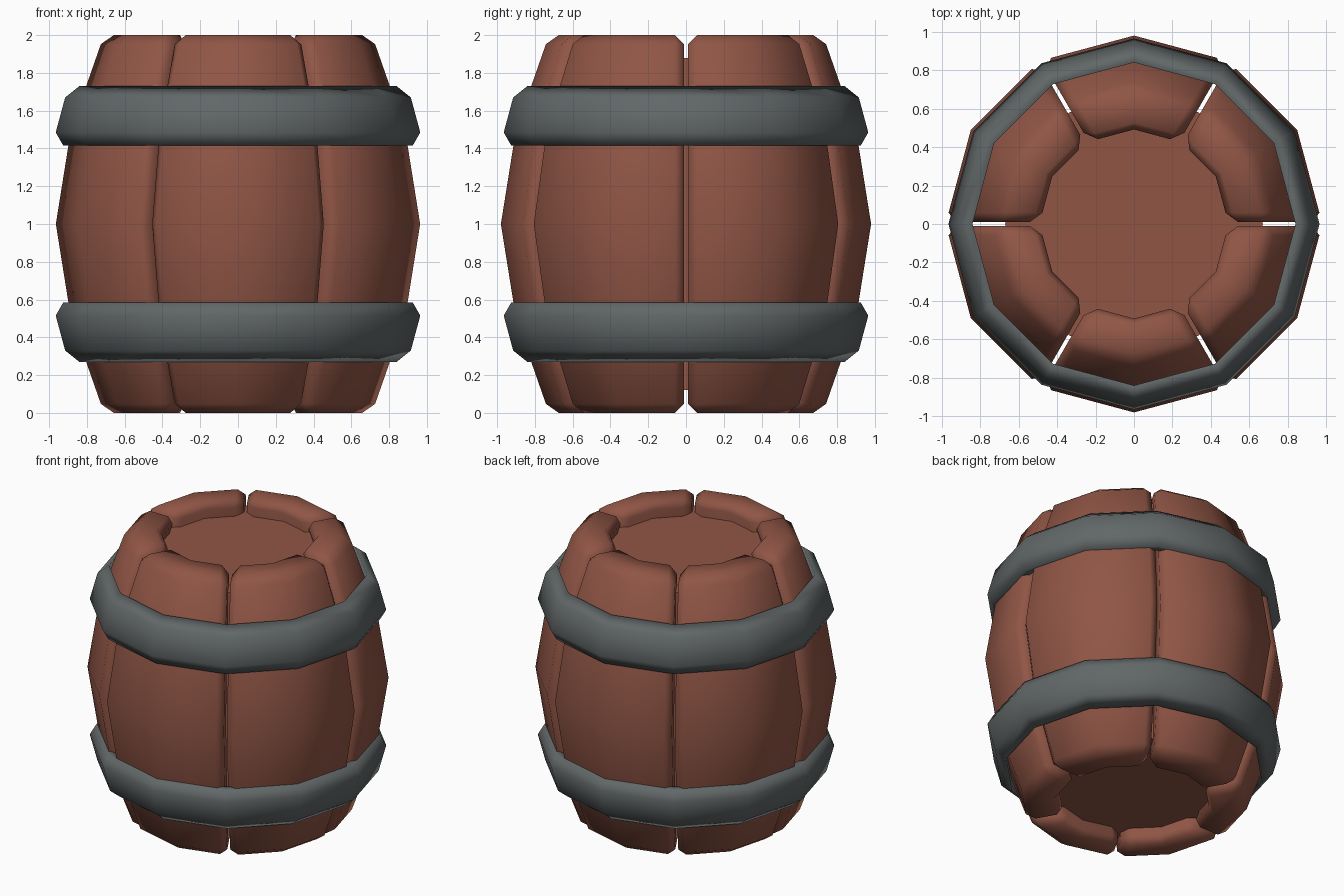
import bpy, bmesh, math

if "Cube" in bpy.data.objects:
    bpy.data.objects.remove(bpy.data.objects["Cube"])


def material(name, rgb):
    m = bpy.data.materials.new(name)
    m.diffuse_color = (*rgb, 1)
    m.use_nodes = True
    m.node_tree.nodes["Principled BSDF"].inputs["Base Color"].default_value = m.diffuse_color
    return m


WOOD = material("brown_wood", (0.28, 0.092, 0.06))
IRON = material("grey_iron", (0.12, 0.135, 0.137))


def make_object(name, verts, faces, mat, smooth=True):
    bm = bmesh.new()
    vs = [bm.verts.new(v) for v in verts]
    for f in faces:
        bm.faces.new([vs[i] for i in f])
    bmesh.ops.recalc_face_normals(bm, faces=bm.faces)
    for f in bm.faces:
        f.smooth = smooth
    me = bpy.data.meshes.new(name)
    bm.to_mesh(me)
    bm.free()
    me.materials.append(mat)
    ob = bpy.data.objects.new(name, me)
    bpy.context.collection.objects.link(ob)
    return ob


# Bulging stave profile: height, outer radius
PROFILE = [(0, 0.725), (0.5, 0.90), (1, 0.98), (1.5, 0.90), (2, 0.725)]
THICK, GAP = 0.25, 0.01


def arc(r, z):
    """Three points across one stave: edge, ridge, edge."""
    t = 1 - GAP / (0.5 * r)
    x = r + (r * math.cos(math.pi / 6) - r) * t
    y = 0.5 * r * t
    return [(x, -y, z), (r, 0, z), (x, y, z)]


# Six chamfered staves
verts, faces = [], []
for z, r in PROFILE:
    verts += arc(r, z) + arc(r - THICK, z)[::-1]
n = len(PROFILE)
for k in range(n - 1):
    for i in range(6):
        j = (i + 1) % 6
        faces.append((k * 6 + i, k * 6 + j, k * 6 + 6 + j, k * 6 + 6 + i))
for b in (0, (n - 1) * 6):
    faces += [(b, b + 1, b + 4, b + 5), (b + 1, b + 2, b + 3, b + 4)]
for s in range(6):
    stave = make_object(f"stave_{s + 1}", verts, faces, WOOD)
    stave.rotation_euler.z = math.radians(30 + 60 * s)
    bev = stave.modifiers.new("chamfer", 'BEVEL')
    bev.width = 0.05
    bev.segments = 1
    bev.limit_method = 'ANGLE'
    bev.angle_limit = math.radians(40)


# Two twelve-sided hoops, the lower one mirrored
HOOP = [(0.84, 1.73), (0.915, 1.67), (0.965, 1.485),
        (0.925, 1.415), (0.87, 1.415), (0.842, 1.55)]


def hoop(name, flip):
    v, f, m = [], [], len(HOOP)
    for a in range(12):
        c, s = math.cos(a * math.pi / 6), math.sin(a * math.pi / 6)
        v += [(r * c, r * s, 2 - z if flip else z) for r, z in HOOP]
        b = (a + 1) % 12
        f += [(a * m + i, a * m + (i + 1) % m, b * m + (i + 1) % m, b * m + i)
              for i in range(m)]
    return make_object(name, v, f, IRON)


hoop("upper_hoop", False)
hoop("lower_hoop", True)

# Inner core whose ends are the recessed lid and base
N = 24
core_v = [(0.67 * math.cos(2 * math.pi * i / N), 0.67 * math.sin(2 * math.pi * i / N), z)
          for z in (0.12, 1.88) for i in range(N)]
core_f = [tuple(range(N)), tuple(range(N, 2 * N))]
core_f += [(i, (i + 1) % N, N + (i + 1) % N, N + i) for i in range(N)]
make_object("lid_and_base", core_v, core_f, WOOD, smooth=False)
